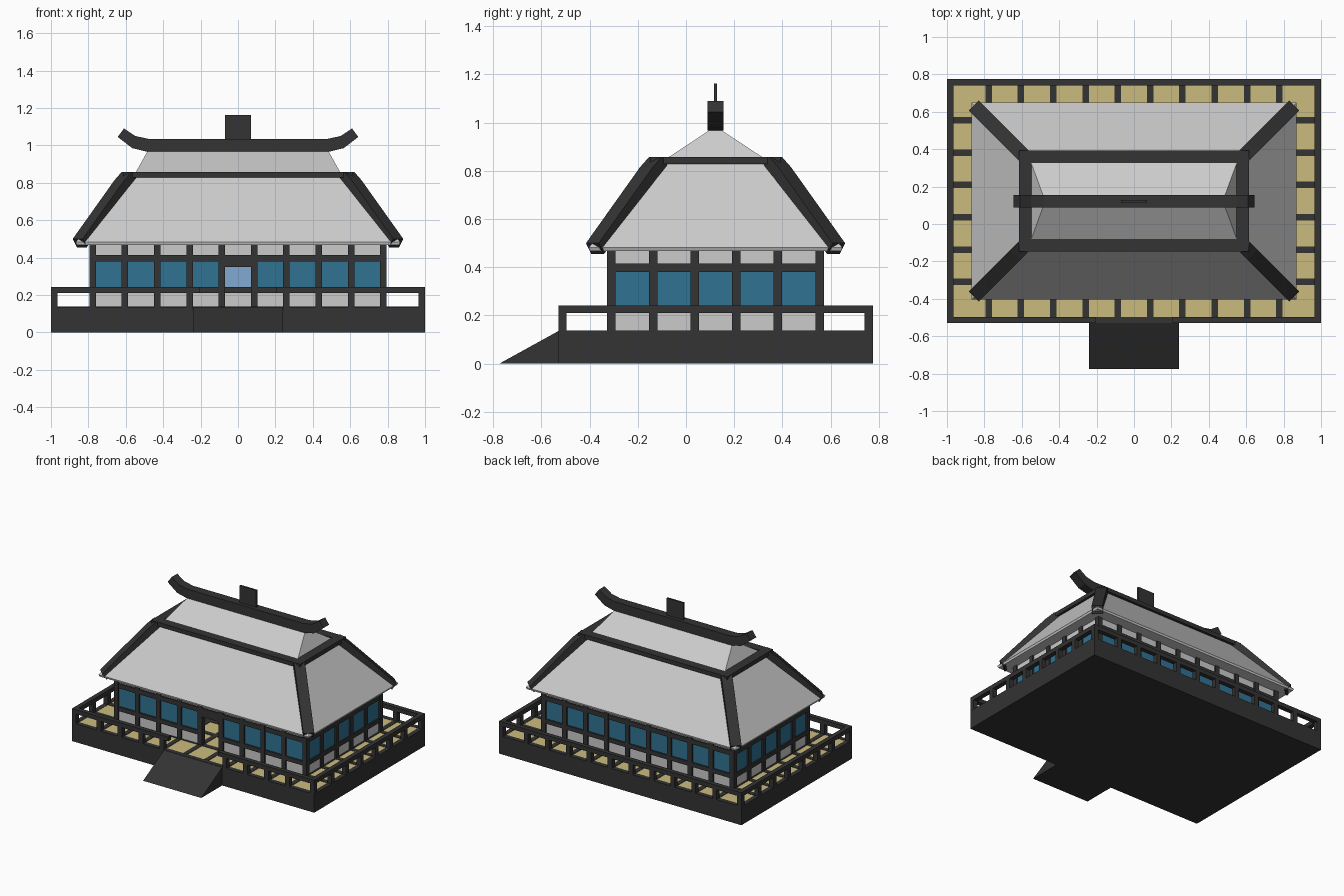
import bpy, bmesh
from mathutils import Vector

if "Cube" in bpy.data.objects:
    bpy.data.objects.remove(bpy.data.objects["Cube"])

C = 0.1225            # y centre of the house and deck
S = 0.1727            # bay spacing of the column grid
T = 0.0175            # half thickness of columns and posts
XS = [S * (i - 4.5) for i in range(10)]
YS = [S * (i - 2.5) for i in range(6)]
HX, HY = XS[-1], YS[-1]
DX, DY, R = 1.0, 0.6525, 0.034   # deck half sizes, rail width


def material(name, rgb):
    m = bpy.data.materials.new(name)
    m.diffuse_color = (*rgb, 1)
    m.use_nodes = True
    m.node_tree.nodes["Principled BSDF"].inputs["Base Color"].default_value = m.diffuse_color
    return m


DARK = material("dark_timber", (0.033, 0.033, 0.033))
TAN = material("straw_mat", (0.60, 0.50, 0.21))
BLUE = material("blue_glass", (0.03, 0.17, 0.29))
PALE = material("pale_glass", (0.22, 0.40, 0.65))


def finish(name, bm, mat=None):
    bmesh.ops.recalc_face_normals(bm, faces=bm.faces)
    me = bpy.data.meshes.new(name)
    bm.to_mesh(me)
    bm.free()
    ob = bpy.data.objects.new(name, me)
    bpy.context.collection.objects.link(ob)
    if mat:
        me.materials.append(mat)
    return ob


def boxes(name, bounds, mat=None):
    """One object from boxes (x0, x1, y0, y1, z0, z1), y relative to the house centre."""
    bm = bmesh.new()
    for x0, x1, y0, y1, z0, z1 in bounds:
        for v in bmesh.ops.create_cube(bm, size=1)["verts"]:
            v.co = (x1 if v.co.x > 0 else x0,
                    (y1 if v.co.y > 0 else y0) + C,
                    z1 if v.co.z > 0 else z0)
    return finish(name, bm, mat)


def prism(name, pts, u, w, depth, origin=(0, 0, 0), mat=None):
    """Profile in the (u, z) plane, extruded by depth along w, centred."""
    u, w, o = Vector(u), Vector(w).normalized(), Vector(origin)
    bm = bmesh.new()
    f = bm.faces.new([bm.verts.new(o + u * a + Vector((0, 0, b)) - w * depth / 2) for a, b in pts])
    g = bmesh.ops.extrude_face_region(bm, geom=[f])["geom"]
    bmesh.ops.translate(bm, vec=w * depth, verts=[v for v in g if isinstance(v, bmesh.types.BMVert)])
    return finish(name, bm, mat)


def frustum(name, lo, hi):
    """Solid between two rectangles (half x, half y, z); a zero half y gives a ridge."""
    bm = bmesh.new()
    vs = [bm.verts.new((sx * a, sy * b + C, z)) for a, b, z in (lo, hi)
          for sx, sy in ((-1, -1), (1, -1), (1, 1), (-1, 1))]
    bm.faces.new(vs[:4])
    bm.faces.new(vs[4:])
    for i in range(4):
        j = (i + 1) % 4
        bm.faces.new((vs[i], vs[j], vs[4 + j], vs[4 + i]))
    bmesh.ops.remove_doubles(bm, verts=bm.verts, dist=1e-5)
    return finish(name, bm)


def ring(hx, hy, w, z0, z1):
    """Four boxes framing a rectangle of outer half sizes hx, hy."""
    out = []
    for s in (-1, 1):
        y = sorted((s * hy, s * (hy - w)))
        x = sorted((s * hx, s * (hx - w)))
        out += [(-hx, hx, *y, z0, z1), (*x, -hy + w, hy - w, z0, z1)]
    return out


# Platform, mats, floor strips and entry ramp
boxes("platform", [(-DX, DX, -DY, DY, 0, 0.13)], DARK)
boxes("floor_mats", [(-DX + R, DX - R, -DY + R, DY - R, 0.13, 0.135)], TAN)
boxes("floor_strips",
      ring(DX, DY, R, 0.13, 0.137)
      + [(x - T, x + T, -DY + R, DY - R, 0.13, 0.138) for x in XS]
      + [(-DX + R, DX - R, y - T, y + T, 0.13, 0.138) for y in YS], DARK)
prism("entry_ramp", [(-0.775, 0), (-0.53, 0), (-0.53, 0.135)], (0, 1, 0), (1, 0, 0), 0.48, mat=DARK)

# Railing with an opening at the ramp
rails = ring(DX, DY, R, 0.21, 0.242)[1:]
rails += [(-DX, -0.205, -DY, -DY + R, 0.21, 0.242), (0.205, DX, -DY, -DY + R, 0.21, 0.242)]
boxes("railing", rails, DARK)
px = [-DX + R / 2] + XS + [DX - R / 2]
posts = [(x - T, x + T, *y, 0.135, 0.212) for x in px for y in ((-DY, -DY + R), (DY - R, DY))
         if y[0] > 0 or abs(x) > S]
posts += [(*x, y - T, y + T, 0.135, 0.212) for y in YS for x in ((-DX, -DX + R), (DX - R, DX))]
boxes("railing_posts", posts, DARK)

# House frame: columns and horizontal beams, with a doorway in the middle front bay
cols = [(x - T, x + T, y - T, y + T, 0.135, 0.475) for x in XS for y in (-HY, HY)]
cols += [(x - T, x + T, y - T, y + T, 0.135, 0.475) for x in (-HX, HX) for y in YS[1:-1]]
boxes("columns", cols, DARK)
B = T - 0.001
sill = ring(HX + B, HY + B, 2 * B, 0.21, 0.242)[1:]
sill += [(-HX, -S / 2, -HY - B, -HY + B, 0.21, 0.242), (S / 2, HX, -HY - B, -HY + B, 0.21, 0.242)]
boxes("sill_beams", sill, DARK)
boxes("head_beams", ring(HX + B, HY + B, 2 * B, 0.38, 0.415)
      + [(-S / 2, S / 2, -HY - B, -HY + B, 0.35, 0.385)], DARK)


# Wall infill: lower panels, windows, upper panels
def infill(z0, z1, door):
    t = 0.006
    out = []
    for a in XS[:-1]:
        for y in (-HY, HY):
            if not (door and y < 0 and abs(a + S / 2) < 0.01):
                out.append((a + T, a + S - T, y - t, y + t, z0, z1))
    for a in YS[:-1]:
        out += [(x - t, x + t, a + T, a + S - T, z0, z1) for x in (-HX, HX)]
    return out


boxes("lower_wall_panels", infill(0.135, 0.212, True))
boxes("upper_wall_panels", infill(0.413, 0.475, False))
windows = boxes("windows", infill(0.24, 0.382, True), BLUE)
windows.data.materials.append(PALE)
for p in windows.data.polygons:
    if p.normal.dot(p.center - Vector((0, C, p.center.z))) < -0.3:
        p.material_index = 1

# Lower hipped roof with ring beam and corner hip beams
frustum("roof_eave", (0.862, 0.522, 0.468), (0.868, 0.526, 0.482))
frustum("lower_roof", (0.868, 0.526, 0.482), (0.583, 0.237, 0.845))
boxes("roof_ring_beam", ring(0.615, 0.27, 0.066, 0.828, 0.858), DARK)
hip = [(-0.01, 0.858), (0.012, 0.858), (0.05, 0.815), (0.274, 0.5), (0.252, 0.455), (0.03, 0.775), (-0.01, 0.81)]
for sx, nx in ((-1, "left"), (1, "right")):
    for sy, ny in ((-1, "front"), (1, "back")):
        prism(f"hip_beam_{ny}_{nx}", hip, (sx, sy, 0), (sx, -sy, 0), 0.075,
              (sx * 0.583, C + sy * 0.237, 0), DARK)

# Upper roof, upswept ridge beam and ridge plaque
frustum("upper_roof", (0.55, 0.205, 0.85), (0.475, 0, 0.985))
half = [(0.48, 1.035), (0.55, 1.05), (0.61, 1.09), (0.643, 1.045), (0.565, 0.985), (0.49, 0.967)]
prism("ridge_beam", half + [(-x, z) for x, z in reversed(half)], (1, 0, 0), (0, 1, 0), 0.066, (0, C, 0), DARK)
boxes("ridge_plaque", [(-0.069, 0.069, -0.007, 0.007, 1.03, 1.162)], DARK)
